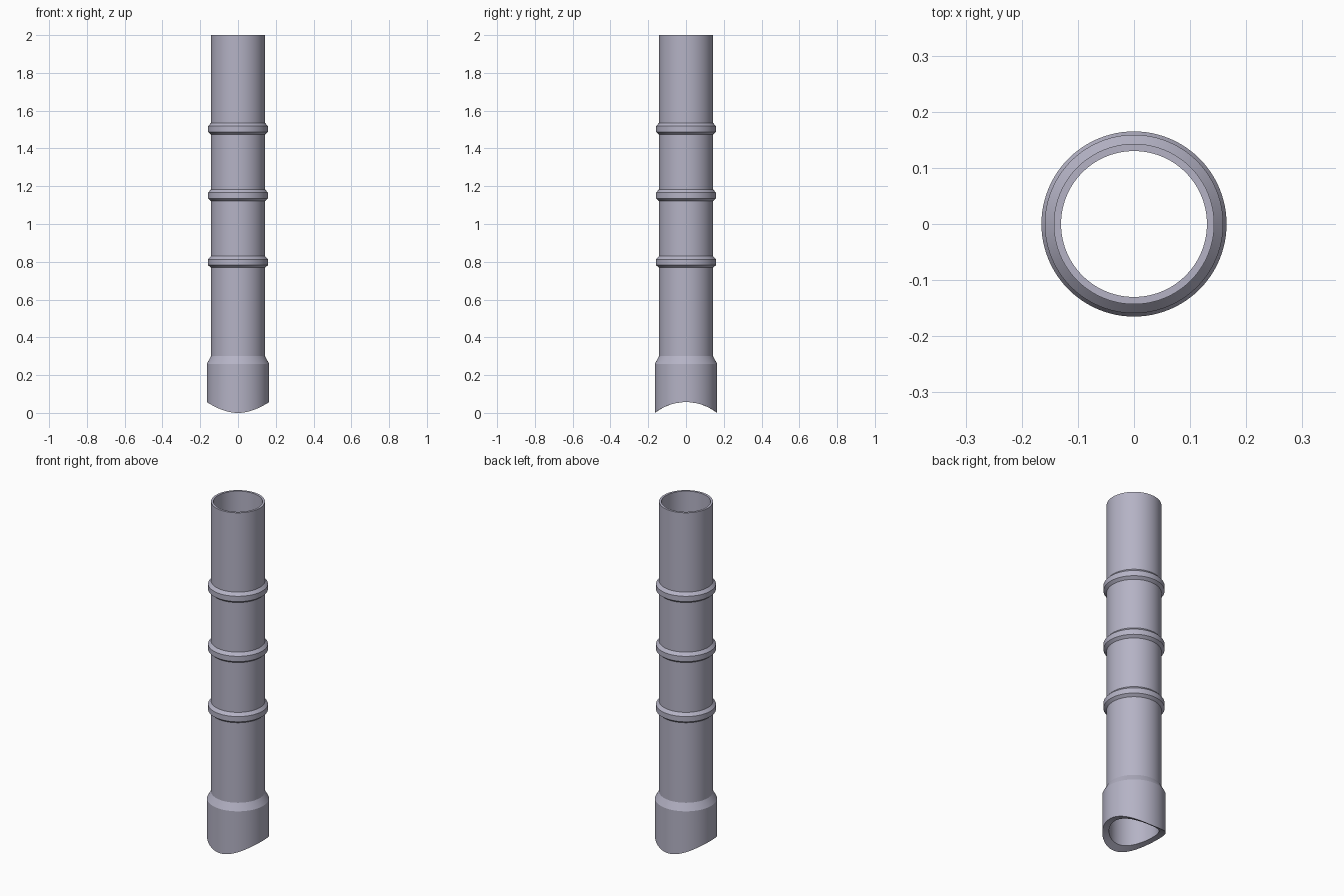
import bpy, bmesh, math

cube = bpy.data.objects.get("Cube")
if cube:
    bpy.data.objects.remove(cube, do_unlink=True)

SIDES = 96
BORE, TUBE, RING, COLLAR = 0.13, 0.143, 0.159, 0.165
SADDLE_R, SADDLE_Z = 0.267, -0.21   # crosswise cylinder that shapes the foot

metal = bpy.data.materials.new("lavender grey")
colour = (0.46, 0.45, 0.56, 1)
metal.diffuse_color = colour
metal.use_nodes = True
metal.node_tree.nodes["Principled BSDF"].inputs["Base Color"].default_value = colour


def lathe(name, profile, closed=False):
    """Revolve (radius, height) pairs; height None follows the saddle cut."""
    bm = bmesh.new()
    loops = []
    for radius, height in profile:
        loop = []
        for i in range(SIDES):
            a = math.tau * i / SIDES
            x, y = radius * math.cos(a), radius * math.sin(a)
            z = height
            if z is None:
                z = SADDLE_Z + math.sqrt(SADDLE_R ** 2 - y ** 2)
            loop.append(bm.verts.new((x, y, z)))
        loops.append(loop)
    pairs = list(zip(loops, loops[1:]))
    if closed:
        pairs.append((loops[-1], loops[0]))
    for low, high in pairs:
        for i in range(SIDES):
            j = (i + 1) % SIDES
            bm.faces.new((low[i], low[j], high[j], high[i]))
    mesh = bpy.data.meshes.new(name)
    bm.to_mesh(mesh)
    bm.free()
    mesh.materials.append(metal)
    obj = bpy.data.objects.new(name, mesh)
    bpy.context.collection.objects.link(obj)
    bpy.ops.object.select_all(action="DESELECT")
    obj.select_set(True)
    bpy.context.view_layer.objects.active = obj
    bpy.ops.object.shade_smooth_by_angle(angle=math.radians(25))
    return obj


# Hollow tube with a flared collar and saddle-cut foot
lathe("tube_with_collar", [
    (COLLAR, None), (COLLAR, 0.26), (TUBE, 0.3), (TUBE, 2.0),
    (BORE, 2.0), (BORE, None)], closed=True)

# Three chamfered bands around the tube
for name, z in (("lower_band", 0.8), ("middle_band", 1.153), ("upper_band", 1.505)):
    lathe(name, [
        (TUBE, z - 0.031), (RING, z - 0.018),
        (RING, z + 0.013), (TUBE, z + 0.03)])
